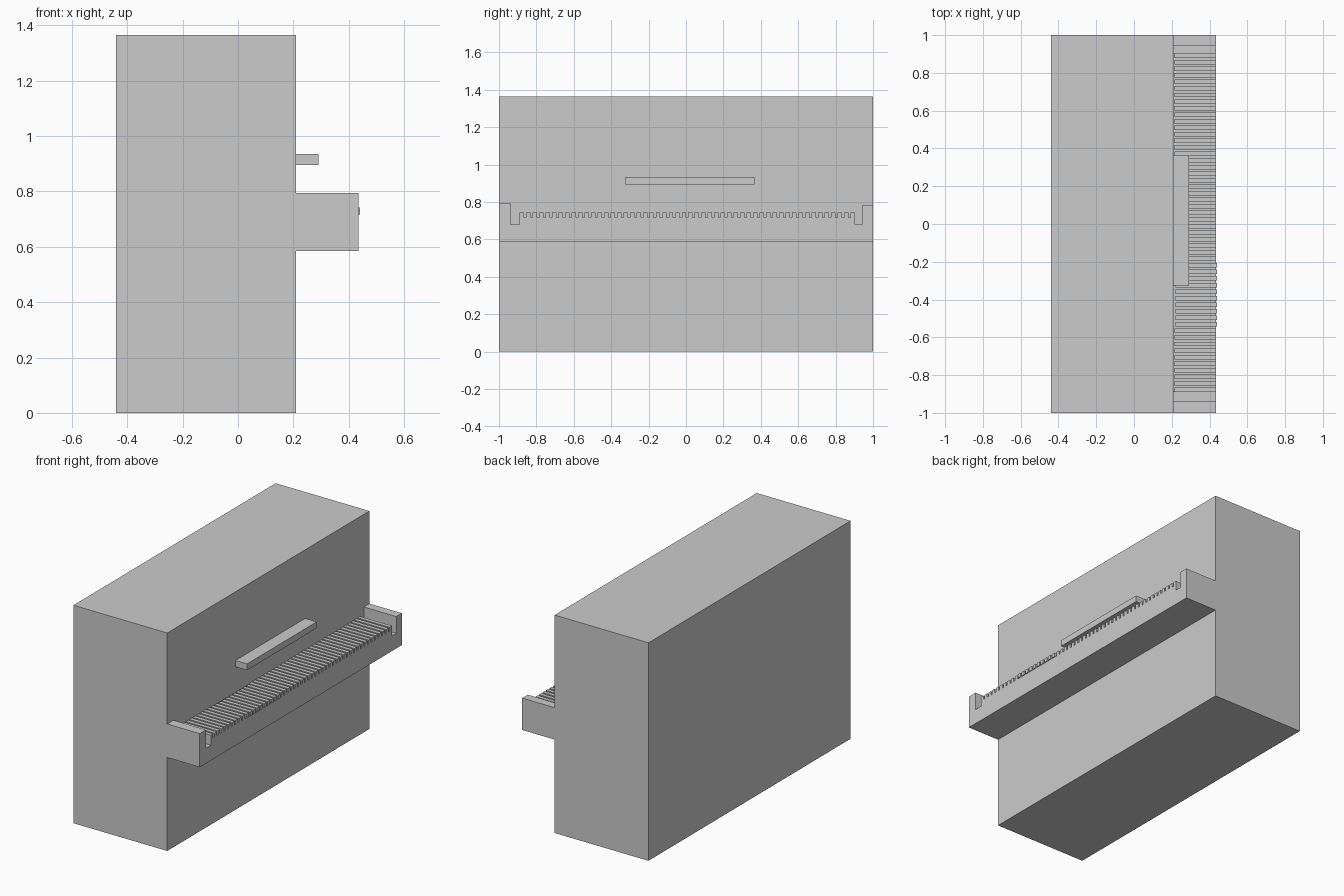
import bpy, bmesh

if "Cube" in bpy.data.objects:
    bpy.data.objects.remove(bpy.data.objects["Cube"])


def add_object(name, bm):
    bmesh.ops.recalc_face_normals(bm, faces=bm.faces[:])
    mesh = bpy.data.meshes.new(name)
    bm.to_mesh(mesh)
    bm.free()
    obj = bpy.data.objects.new(name, mesh)
    bpy.context.collection.objects.link(obj)
    return obj


def add_box(bm, x, y, z):
    """Add a box given (min, max) on each axis."""
    for v in bmesh.ops.create_cube(bm, size=1)["verts"]:
        for axis, (lo, hi) in enumerate((x, y, z)):
            v.co[axis] = hi if v.co[axis] > 0 else lo


def box(name, x, y, z):
    bm = bmesh.new()
    add_box(bm, x, y, z)
    return add_object(name, bm)


BACK, FACE, FRONT = -0.44, 0.21, 0.435
KEY_LEFT, KEY_RIGHT = -0.89, 0.903
BED, KEY_TOP = 0.717, 0.743

# Cabinet body and music ledge
box("cabinet", (BACK, FACE), (-1, 1), (0, 1.365))
box("music_ledge", (FACE, 0.29), (-0.325, 0.365), (0.895, 0.935))

# Keyboard shelf: raised cheeks at both ends, a groove beside each, key bed between
profile = [(-1, 0.585), (1, 0.585), (1, 0.785), (0.945, 0.785),
           (0.945, 0.68), (KEY_RIGHT, 0.68), (KEY_RIGHT, BED),
           (KEY_LEFT, BED), (KEY_LEFT, 0.68), (-0.938, 0.68),
           (-0.938, 0.795), (-1, 0.795)]
bm = bmesh.new()
face = bm.faces.new([bm.verts.new((FACE, y, z)) for y, z in profile])
ext = bmesh.ops.extrude_face_region(bm, geom=[face])
bmesh.ops.translate(bm, vec=(FRONT - FACE, 0, 0),
                    verts=[g for g in ext["geom"] if isinstance(g, bmesh.types.BMVert)])
add_object("keyboard_shelf", bm)

# Flat keys separated by narrow slots; a few sit slightly forward
COUNT, SLOT = 52, 0.011
pitch = (KEY_RIGHT - KEY_LEFT + SLOT) / COUNT
bm = bmesh.new()
for i in range(COUNT):
    y = KEY_LEFT + i * pitch
    shift = 0.005 if -0.56 < y < -0.2 else 0.0
    add_box(bm, (FACE + 0.004 + shift, FRONT + shift),
            (y, y + pitch - SLOT), (BED, KEY_TOP))
add_object("keys", bm)
